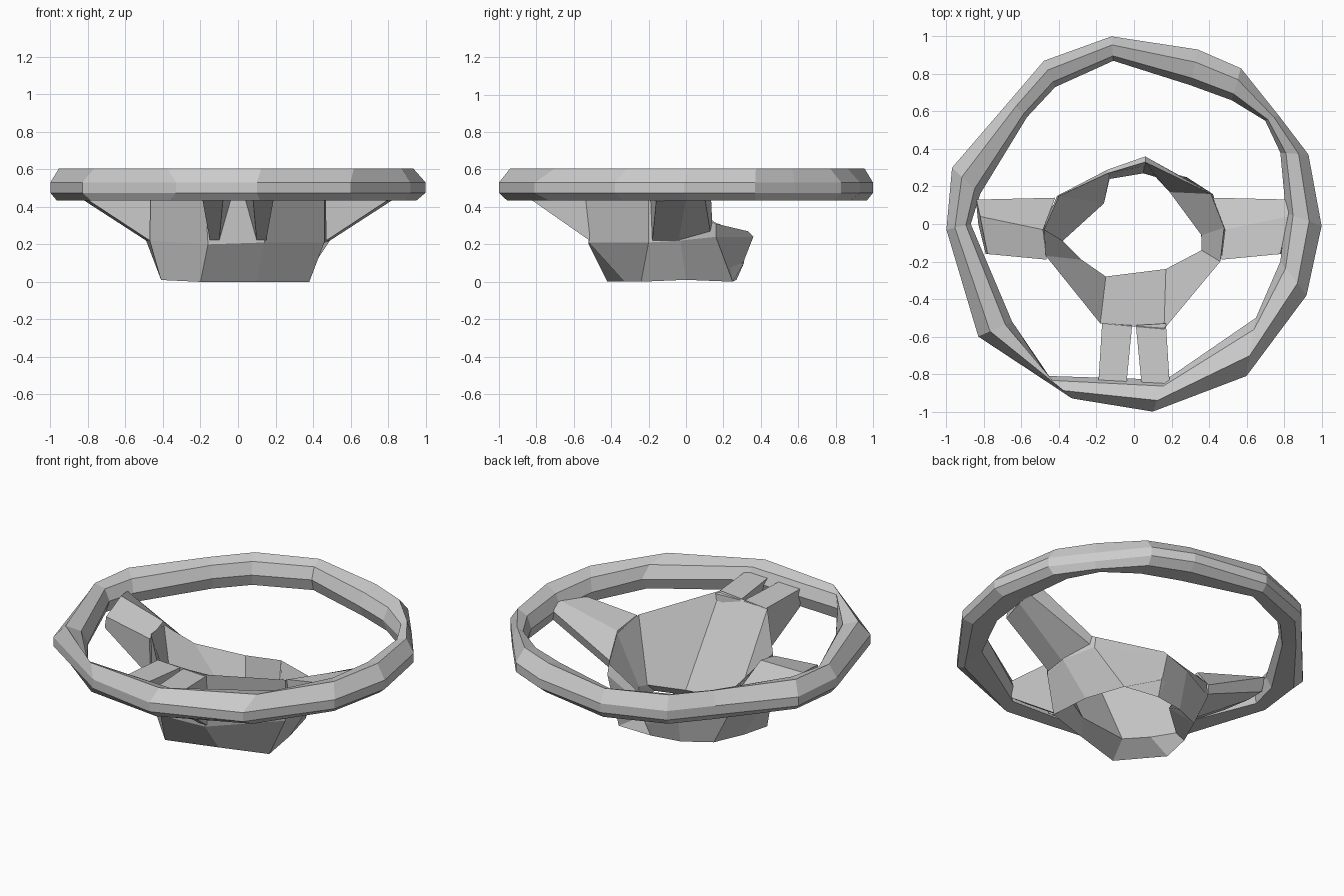
import bpy, bmesh
from mathutils import Vector

if "Cube" in bpy.data.objects:
    bpy.data.objects.remove(bpy.data.objects["Cube"])


def make_object(name, verts, faces):
    mesh = bpy.data.meshes.new(name)
    mesh.from_pydata(verts, [], faces)
    bm = bmesh.new()
    bm.from_mesh(mesh)
    bmesh.ops.recalc_face_normals(bm, faces=bm.faces)
    bm.to_mesh(mesh)
    bm.free()
    ob = bpy.data.objects.new(name, mesh)
    bpy.context.collection.objects.link(ob)
    return ob


def skin_loops(name, loops, closed):
    """Join equal-length loops with quads; closed wraps last to first, else caps."""
    n, m = len(loops[0]), len(loops)
    verts = [Vector(p) for loop in loops for p in loop]
    faces = []
    for i in range(m if closed else m - 1):
        k = (i + 1) % m
        for j in range(n):
            a = (j + 1) % n
            faces.append((i * n + j, i * n + a, k * n + a, k * n + j))
    if not closed:
        faces += [tuple(range(n)), tuple(range((m - 1) * n, m * n))]
    return make_object(name, verts, faces)


# Hand-cut faceted rim: outer and inner plan points, swept with a faceted section
outer = [(1, -.01), (.93, .37), (.77, .58), (.57, .83), (.34, .93), (-.12, 1),
         (-.48, .87), (-.66, .66), (-.97, .3), (-1, -.03), (-.83, -.6), (-.33, -.93),
         (.1, -1), (.6, -.81), (.92, -.38)]
inner = [(.81, .06), (.78, .38), (.7, .55), (.52, .66), (.3, .74), (-.11, .87),
         (-.42, .73), (-.57, .57), (-.82, .16), (-.87, 0), (-.65, -.52), (-.46, -.81),
         (.17, -.83), (.65, -.5), (.78, -.2)]
section = [(0, .53), (.35, .605), (.8, .58), (1, .51), (.85, .44), (.25, .435), (0, .475)]
rim = []
for o, i in zip(outer, inner):
    o, i = Vector(o), Vector(i)
    rim.append([(*o.lerp(i, t), z) for t, z in section])
skin_loops("wheel_rim", rim, True)

# Open hub: low at the back, tall at the front, with a hole through its floor
bottom = [(.28, .25, 0), (.35, 0, .01), (.38, -.24, 0), (.1, -.33, 0), (-.2, -.42, 0),
          (-.41, -.2, .01), (-.38, -.02, .02), (-.3, .16, .02), (-.13, .24, .01), (.05, .27, .01)]
middle = [(.42, .16, .24), (.49, -.03, .22), (.46, -.2, .21), (.14, -.52, .21), (-.16, -.52, .2),
          (-.47, -.16, .22), (-.49, -.04, .22), (-.41, .15, .24), (-.14, .29, .24), (.06, .36, .24)]
top = [(.41, .16, .31), (.48, -.02, .41), (.46, -.2, .46), (.16, -.56, .55), (-.18, -.53, .54),
       (-.47, -.17, .48), (-.48, -.03, .48), (-.4, .15, .32), (-.14, .27, .27), (.06, .33, .27)]
inside = [(.19, .17, .09), (.36, -.06, .1), (.36, -.14, .08), (.17, -.24, .06), (-.15, -.28, .06),
          (-.28, -.19, .08), (-.38, -.09, .1), (-.16, .11, .09), (-.13, .26, .1), (.06, .31, .1)]
skin_loops("hub", [bottom, middle, top, inside], True)


# Spokes: tapered struts with a ridge along the top, from hub to rim
def side_spoke(name, s, ridge):
    hub_end = [(s * .465, -.19, .46), (s * .485, -.03, ridge), (s * .42, .14, .32),
               (s * .43, .13, .27), (s * .49, -.04, .22), (s * .47, -.18, .22)]
    rim_end = [(s * .78, -.16, .5), (s * .82, .04, .54), (s * .84, .13, .53),
               (s * .84, .1, .45), (s * .83, 0, .44), (s * .79, -.16, .43)]
    skin_loops(name, [hub_end, rim_end], False)


side_spoke("right_spoke", 1, .42)
side_spoke("left_spoke", -1, .5)

# Forked front spoke: two prongs with a wedge-shaped slot between them
for name, s in (("front_spoke_right", 1), ("front_spoke_left", -1)):
    hub_end = [(s * .17, -.53, .54), (s * .01, -.54, .54), (s * .1, -.515, .22), (s * .15, -.515, .22)]
    rim_end = [(s * .19, -.85, .55), (s * .04, -.85, .55), (s * .08, -.83, .44), (s * .19, -.83, .44)]
    skin_loops(name, [hub_end, rim_end], False)
